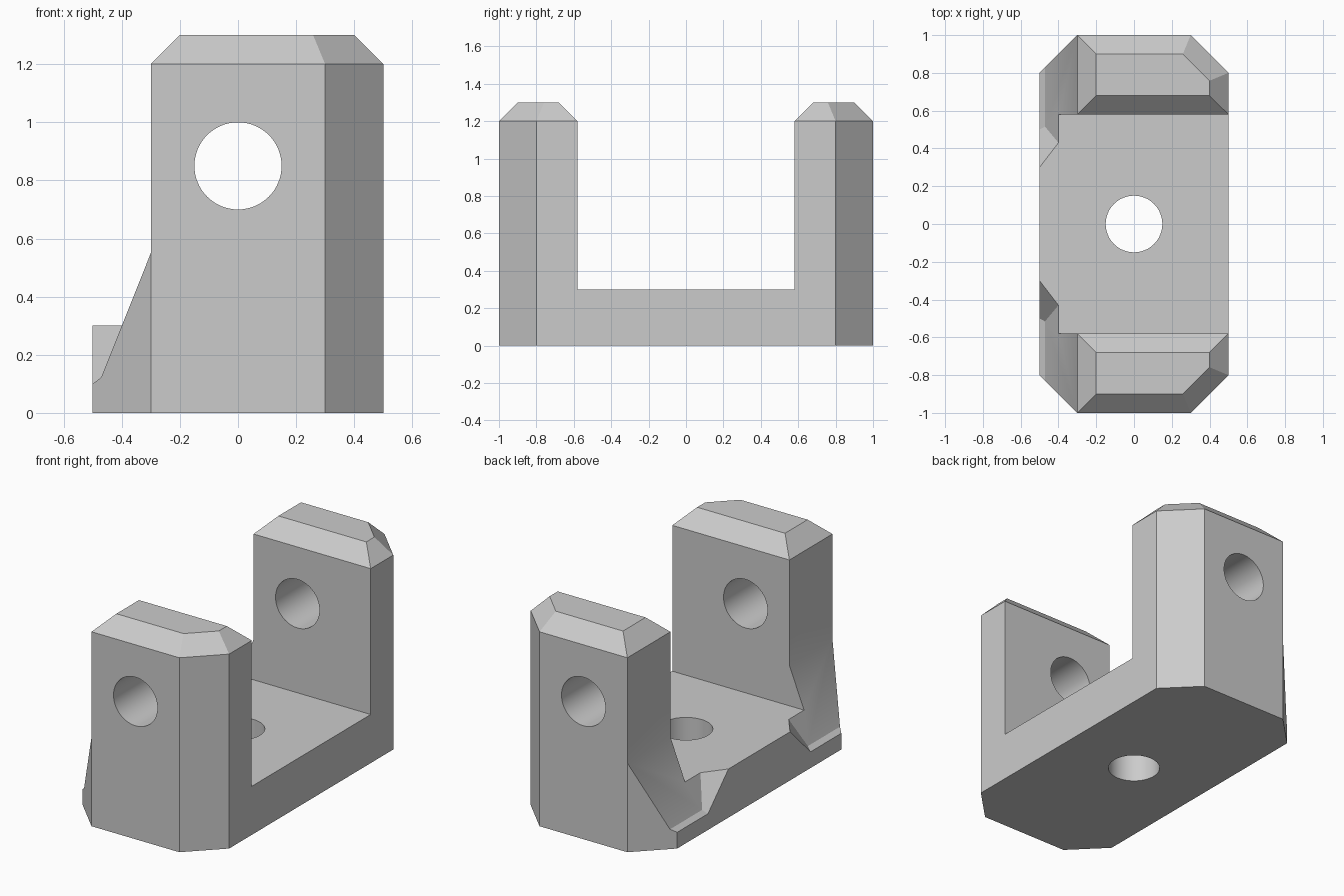
import bpy, bmesh, math

if "Cube" in bpy.data.objects:
    bpy.data.objects.remove(bpy.data.objects["Cube"])

grey = bpy.data.materials.new("plain grey")
grey.diffuse_color = (0.6, 0.6, 0.6, 1)
grey.use_nodes = True
grey.node_tree.nodes["Principled BSDF"].inputs["Base Color"].default_value = grey.diffuse_color


def loft(name, bottom, top):
    """Closed solid between two matching loops of 3D points."""
    bm = bmesh.new()
    a = [bm.verts.new(p) for p in bottom]
    b = [bm.verts.new(p) for p in top]
    n = len(a)
    bm.faces.new(a)
    bm.faces.new(b)
    for i in range(n):
        j = (i + 1) % n
        bm.faces.new((a[i], a[j], b[j], b[i]))
    bmesh.ops.recalc_face_normals(bm, faces=bm.faces)
    me = bpy.data.meshes.new(name)
    bm.to_mesh(me)
    bm.free()
    ob = bpy.data.objects.new(name, me)
    bpy.context.collection.objects.link(ob)
    me.materials.append(grey)
    return ob


def circle(r, n=64):
    return [(r * math.cos(2 * math.pi * i / n), r * math.sin(2 * math.pi * i / n)) for i in range(n)]


# Bracket blank: rectangle with clipped corners
outline = [(-0.5, -0.8), (-0.3, -1), (0.3, -1), (0.5, -0.8),
           (0.5, 0.8), (0.3, 1), (-0.3, 1), (-0.5, 0.8)]
bracket = loft("clevis_bracket", [(x, y, 0) for x, y in outline], [(x, y, 1.2) for x, y in outline])

cutters = []
# Slot between the two lugs
slot = [(-0.58, 0.3), (0.58, 0.3), (0.58, 2), (-0.58, 2)]
cutters.append(loft("slot_cutter", [(-1, y, z) for y, z in slot], [(1, y, z) for y, z in slot]))

# Sloped reliefs on the left side, each with a slanted inner end
relief = [(-0.3, 1.5), (-0.3, 0.55), (-0.471, 0.122), (-0.5, 0.1), (-0.6, 0.03), (-0.6, 1.5)]
for s in (1, -1):
    inner = [(x, s * (0.6 - z + 1.3 * (x + 0.5)), z) for x, z in relief]
    outer = [(x, s * 1.3, z) for x, z in relief]
    cutters.append(loft("relief_cutter", inner, outer))

# Pin hole through both lugs, bolt hole through the floor
c = circle(0.15)
cutters.append(loft("pin_hole_cutter", [(x, -1.5, 0.85 + z) for x, z in c], [(x, 1.5, 0.85 + z) for x, z in c]))
cutters.append(loft("bolt_hole_cutter", [(x, y, -0.5) for x, y in c], [(x, y, 0.5) for x, y in c]))

bpy.context.view_layer.objects.active = bracket
bracket.select_set(True)
for cut in cutters:
    cut.hide_render = True
    mod = bracket.modifiers.new("cut", 'BOOLEAN')
    mod.operation = 'DIFFERENCE'
    mod.solver = 'EXACT'
    mod.object = cut
    bpy.ops.object.modifier_apply(modifier=mod.name)
for cut in cutters:
    bpy.data.objects.remove(cut)

# Chamfered lug tops
bm = bmesh.new()
bm.from_mesh(bracket.data)
bmesh.ops.remove_doubles(bm, verts=bm.verts, dist=0.0005)
bmesh.ops.dissolve_limit(bm, angle_limit=0.01, verts=bm.verts, edges=bm.edges)
tops = [f for f in bm.faces if f.calc_center_median().z > 1.199 and f.normal.z > 0.9]
bmesh.ops.inset_region(bm, faces=tops, thickness=0.1, use_even_offset=True, use_boundary=True)
for v in {v for f in tops for v in f.verts}:
    v.co.z = 1.3
bm.to_mesh(bracket.data)
bm.free()

bpy.ops.object.shade_smooth_by_angle(angle=math.radians(25))
